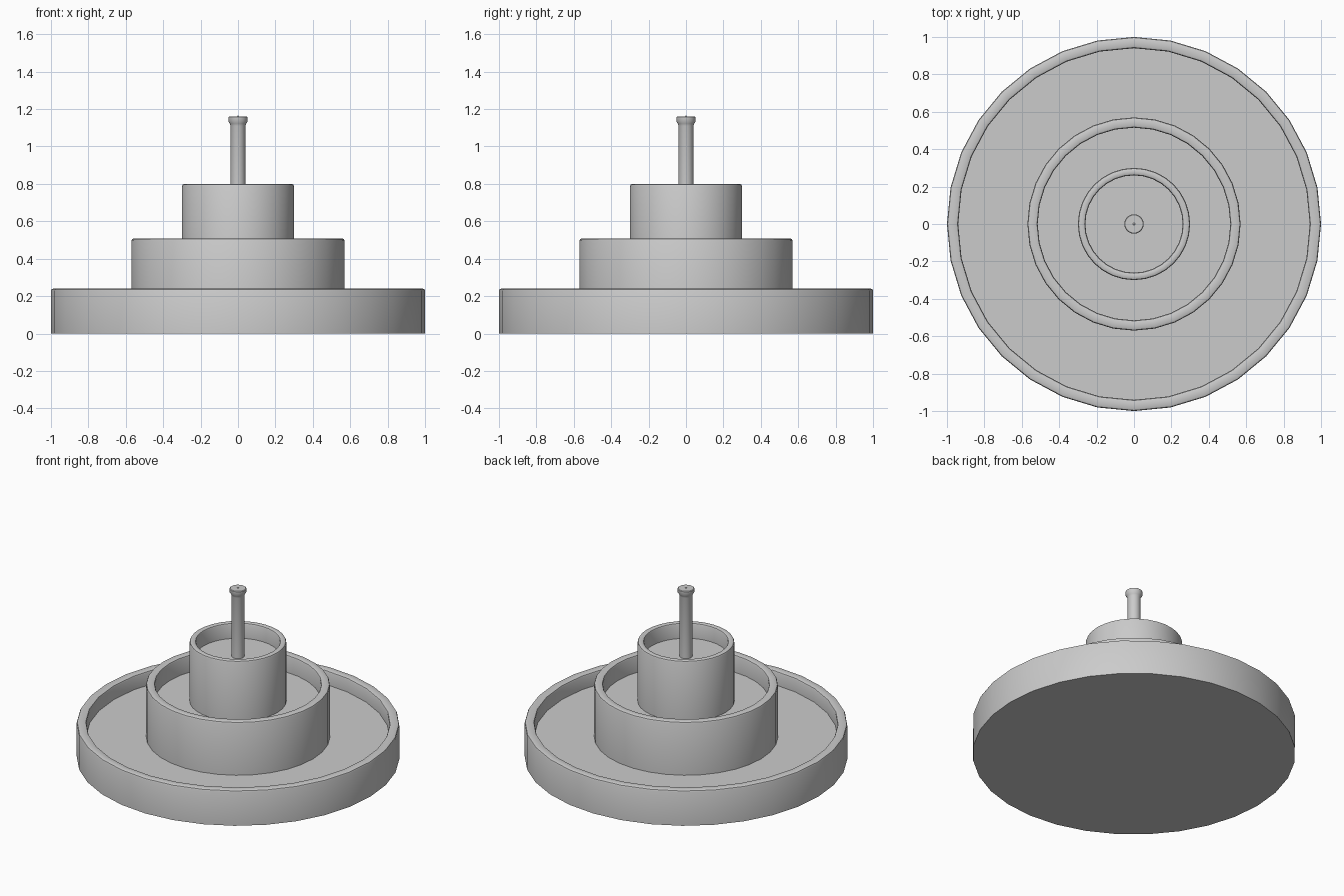
import bpy, bmesh, math

if "Cube" in bpy.data.objects:
    bpy.data.objects.remove(bpy.data.objects["Cube"])


def lathe(name, profile, sides=32):
    """Spin (radius, z) points about z; radius 0 becomes a pole."""
    bm = bmesh.new()
    rings = []
    for r, z in profile:
        if r == 0:
            rings.append([bm.verts.new((0, 0, z))] * sides)
        else:
            rings.append([bm.verts.new((r * math.cos(2 * math.pi * i / sides),
                                        r * math.sin(2 * math.pi * i / sides), z))
                          for i in range(sides)])
    for a, b in zip(rings, rings[1:]):
        for i in range(sides):
            j = (i + 1) % sides
            bm.faces.new(list(dict.fromkeys((a[i], a[j], b[j], b[i]))))
    bmesh.ops.recalc_face_normals(bm, faces=bm.faces)
    me = bpy.data.meshes.new(name)
    bm.to_mesh(me)
    bm.free()
    ob = bpy.data.objects.new(name, me)
    bpy.context.collection.objects.link(ob)
    bpy.context.view_layer.objects.active = ob
    ob.select_set(True)
    bpy.ops.object.shade_smooth_by_angle(angle=math.radians(35))
    ob.select_set(False)


def basin(name, outer, inner, bottom, floor, rim, b=0.012):
    """Solid drum with a rounded rim and a shallow sunken floor."""
    k = b * 0.3
    lathe(name, [(0, bottom), (outer, bottom), (outer, rim - b),
                 (outer - k, rim - k), (outer - b, rim),
                 (inner + b, rim), (inner + k, rim - k), (inner, rim - b),
                 (inner, floor), (0, floor)])


# Three stacked fountain basins
basin("lower_basin", 1.0, 0.94, 0.0, 0.145, 0.24)
basin("middle_basin", 0.57, 0.515, 0.145, 0.39, 0.508)
basin("upper_basin", 0.30, 0.26, 0.39, 0.695, 0.80)

# Central spout with flared lip and small nozzle tip
lathe("spout", [(0, 0.695), (0.04, 0.695), (0.04, 1.11), (0.044, 1.122), (0.052, 1.135),
                (0.052, 1.157), (0.048, 1.16), (0.006, 1.16), (0, 1.168)])
